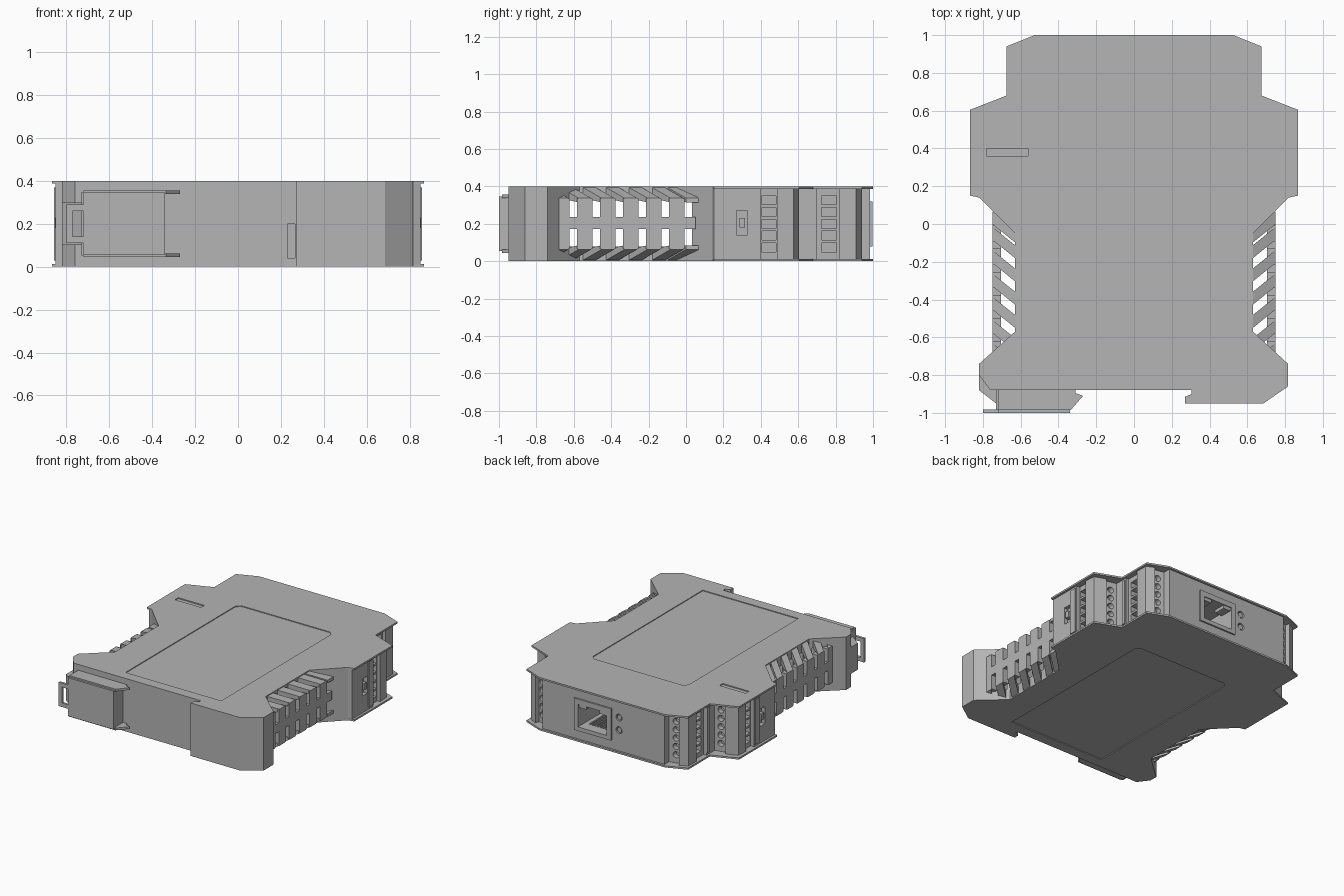
import bpy, bmesh, math
from mathutils import Matrix

if "Cube" in bpy.data.objects:
    bpy.data.objects.remove(bpy.data.objects["Cube"], do_unlink=True)

grey = bpy.data.materials.new("housing grey")
grey.use_nodes = True
grey.diffuse_color = (0.46, 0.46, 0.46, 1)
grey.node_tree.nodes["Principled BSDF"].inputs["Base Color"].default_value = (0.46, 0.46, 0.46, 1)
H = 0.4      # case height
SKIN = 0.013  # cover plate thickness


def finish(name, bm):
    bmesh.ops.recalc_face_normals(bm, faces=bm.faces)
    mesh = bpy.data.meshes.new(name)
    bm.to_mesh(mesh)
    bm.free()
    mesh.materials.append(grey)
    obj = bpy.data.objects.new(name, mesh)
    bpy.context.collection.objects.link(obj)
    return obj


def add_prism(bm, pts, z0, z1):
    face = bm.faces.new([bm.verts.new((x, y, z0)) for x, y in pts])
    out = bmesh.ops.extrude_face_region(bm, geom=[face])
    for v in out["geom"]:
        if isinstance(v, bmesh.types.BMVert):
            v.co.z = z1


def add_box(bm, x, y, z):
    x, y, z = sorted(x), sorted(y), sorted(z)
    add_prism(bm, [(x[0], y[0]), (x[1], y[0]), (x[1], y[1]), (x[0], y[1])], z[0], z[1])


def add_rod(bm, x, y, z, radius):
    # round bar running along y
    mat = Matrix.Translation((x, sum(y) / 2, z)) @ Matrix.Rotation(math.pi / 2, 4, "X")
    bmesh.ops.create_cone(bm, cap_ends=True, segments=20, radius1=radius, radius2=radius,
                          depth=abs(y[1] - y[0]), matrix=mat)


def prism(name, pts, z0, z1):
    bm = bmesh.new()
    add_prism(bm, pts, z0, z1)
    return finish(name, bm)


def boxes(name, items):
    bm = bmesh.new()
    for item in items:
        add_box(bm, *item)
    return finish(name, bm)


def cut(obj, cutter):
    cutter.hide_render = True
    mod = obj.modifiers.new("cut", "BOOLEAN")
    mod.operation, mod.solver, mod.object = "DIFFERENCE", "EXACT", cutter
    bpy.context.view_layer.update()
    dg = bpy.context.evaluated_depsgraph_get()
    obj.data = bpy.data.meshes.new_from_object(obj.evaluated_get(dg))
    obj.modifiers.clear()
    bpy.data.objects.remove(cutter, do_unlink=True)


def mirror_pts(pts):
    return [(-x, y) for x, y in reversed(pts)]


# Outlines: shared sides, then the rail foot and the latch corner
waist = [(0.63, -0.05), (0.63, -0.57)]
cover_side = [(0.525, 1), (0.675, 0.94), (0.675, 0.68), (0.867, 0.605), (0.867, 0.15), (0.82, 0.14)] + waist
core_side = [(0.51, 0.985), (0.51, 0.93), (0.59, 0.91), (0.6, 0.94), (0.66, 0.91), (0.66, 0.82),
             (0.635, 0.82), (0.635, 0.7), (0.66, 0.7), (0.66, 0.6), (0.75, 0.58), (0.755, 0.605),
             (0.84, 0.575), (0.845, 0.49), (0.82, 0.49), (0.82, 0.4), (0.85, 0.4),
             (0.85, 0.15), (0.82, 0.14)] + waist
foot = [(0.815, -0.74), (0.815, -0.86), (0.685, -0.95), (0.27, -0.95), (0.27, -0.915),
        (0.305, -0.9), (0.305, -0.88), (-0.76, -0.88), (-0.82, -0.8), (-0.82, -0.74)]

core = prism("case_body", core_side + foot + mirror_pts(core_side), SKIN, H - SKIN)
covers = [prism(n, cover_side + foot + mirror_pts(cover_side), z, z + SKIN)
          for n, z in (("bottom_cover", 0), ("top_cover", H - SKIN))]

# Shallow label recesses and a slot in the covers
label = [(-0.38, -0.8), (0.42, -0.8), (0.42, 0.51), (0.39, 0.54), (-0.35, 0.54), (-0.38, 0.51)]
cut(covers[0], prism("label_cutter", label, -0.05, 0.006))
cut(covers[1], prism("label_cutter", label, H - 0.006, H + 0.05))
cut(covers[1], boxes("slot_cutter", [((-0.78, -0.56), (0.36, 0.4), (H - 0.008, H + 0.05))]))

# Hollow middle, vent windows, wire entries, clip pockets
cut(core, boxes("cavity_cutter", [((-0.58, 0.58), (-0.75, 0.15), (0.03, 0.37))]))
PITCH = 0.123
terminal_z = [0.074 + 0.063 * i for i in range(5)]
holes = []
for s in (-1, 1):
    for k in range(6):
        y = 0.012 - PITCH * k
        for z in ((0.08, 0.175), (0.235, 0.33)):
            holes.append(((s * 0.5, s * 0.76), (y - 0.02, y + 0.02), z))
    for z in terminal_z:
        zz = (z - 0.024, z + 0.024)
        holes.append(((s * 0.57, s * 0.7), (0.725, 0.805), zz))
        holes.append(((s * 0.75, s * 0.9), (0.405, 0.48), zz))
    holes.append(((s * 0.82, s * 0.9), (0.27, 0.33), (0.14, 0.27)))
# Network socket opening and hook pocket
holes.append(((-0.035, 0.205), (0.72, 1.1), (0.11, 0.28)))
holes.append(((0.23, 0.265), (-0.85, -0.95), (0.04, 0.2)))
cut(core, boxes("opening_cutter", holes))

# Terminal screw wells and indicator wells
bm = bmesh.new()
for s in (-1, 1):
    for z in terminal_z:
        add_rod(bm, s * 0.56, (0.87, 0.97), z, 0.023)
        add_rod(bm, s * 0.705, (0.54, 0.64), z, 0.023)
for z in (0.17, 0.265):
    add_rod(bm, -0.13, (0.96, 1.05), z, 0.026)
cut(core, finish("round_cutter", bm))

bm = bmesh.new()
for s in (-1, 1):
    for z in terminal_z:
        add_rod(bm, s * 0.56, (0.86, 0.89), z, 0.017)
        add_rod(bm, s * 0.705, (0.53, 0.56), z, 0.017)
finish("terminal_screws", bm)
bm = bmesh.new()
for z in (0.17, 0.265):
    add_rod(bm, -0.13, (0.95, 0.98), z, 0.019)
finish("indicator_lenses", bm)

# Network socket frame, light pipes and contacts
frame_y = (0.97, 0.997)
boxes("socket_frame", [((-0.07, -0.035), frame_y, (0.08, 0.32)), ((0.205, 0.24), frame_y, (0.08, 0.32)),
                       ((-0.035, 0.205), frame_y, (0.08, 0.11)), ((-0.035, 0.205), frame_y, (0.28, 0.32))])
boxes("socket_light_pipes", [((x, x + 0.06), (0.9, 0.99), (0.255, 0.285)) for x in (-0.03, 0.14)])
boxes("socket_contacts", [((x * 0.022, x * 0.022 + 0.01), (0.75, 0.92), (0.1, 0.12)) for x in range(8)])

# Plug rails and clip tongues beside the terminals
for s, side in ((-1, "right"), (1, "left")):
    boxes(side + "_clip_tongue", [((s * 0.82, s * 0.852), (0.285, 0.315), (0.18, 0.23))])
    boxes(side + "_plug_rims", [((s * 0.8, s * 0.857), (0.34, 0.395), (0.03, 0.37)),
                                ((s * 0.62, s * 0.667), (0.665, 0.695), (0.03, 0.37))])

# Vent cages: upright bars, middle rail and slanted fins
for s, side in ((-1, "right"), (1, "left")):
    items = [((s * 0.705, s * 0.75), (-0.67, 0.05), (0.172, 0.237))]
    bm = bmesh.new()
    for k in range(1, 7):
        y = 0.0735 - PITCH * k
        items.append(((s * 0.705, s * 0.75), (y - 0.042, y + 0.042), (0.065, 0.335)))
    for k in range(7):
        y = 0.0735 - PITCH * k
        if k == 0:
            y -= 0.04
        for up in (0, 1):
            rows = []
            for x, sy, lo, hi in ((0.62, y - 0.105, 0.338, 0.398), (0.75, y, 0.315, 0.338)):
                rows.append([bm.verts.new((s * x, sy + dy, z if up else H - z))
                             for dy, z in ((-0.034, lo), (0.034, lo), (0.034, hi), (-0.034, hi))])
            a, b = rows
            bm.faces.new(a)
            bm.faces.new(b[::-1])
            for i in range(4):
                j = (i + 1) % 4
                bm.faces.new((a[i], b[i], b[j], a[j]))
    finish(side + "_vent_fins", bm)
    boxes(side + "_vent_bars", items)

# Rail latch: block, hooked arms, tongue, front panel and pull loop
prism("latch_block", [(-0.73, -0.87), (-0.73, -0.985), (-0.345, -0.985), (-0.345, -0.87)], 0.052, 0.348)
arm = [(-0.72, -0.87), (-0.72, -0.985), (-0.335, -0.985), (-0.27, -0.91), (-0.31, -0.895), (-0.31, -0.87)]
for name, z in (("lower_latch_arm", 0.045), ("upper_latch_arm", 0.339)):
    prism(name, arm, z, z + 0.017)
prism("latch_tongue", [(-0.82, -0.79), (-0.82, -0.88), (-0.73, -0.95), (-0.7, -0.95), (-0.7, -0.85)], 0.1, 0.3)
boxes("latch_panel", [((-0.72, -0.34), (-1, -0.98), (0.055, 0.345))])
loop_y = (-1, -0.982)
boxes("latch_pull_loop", [((-0.8, -0.77), loop_y, (0.11, 0.29)), ((-0.77, -0.71), loop_y, (0.11, 0.14)),
                          ((-0.77, -0.71), loop_y, (0.26, 0.29))])
